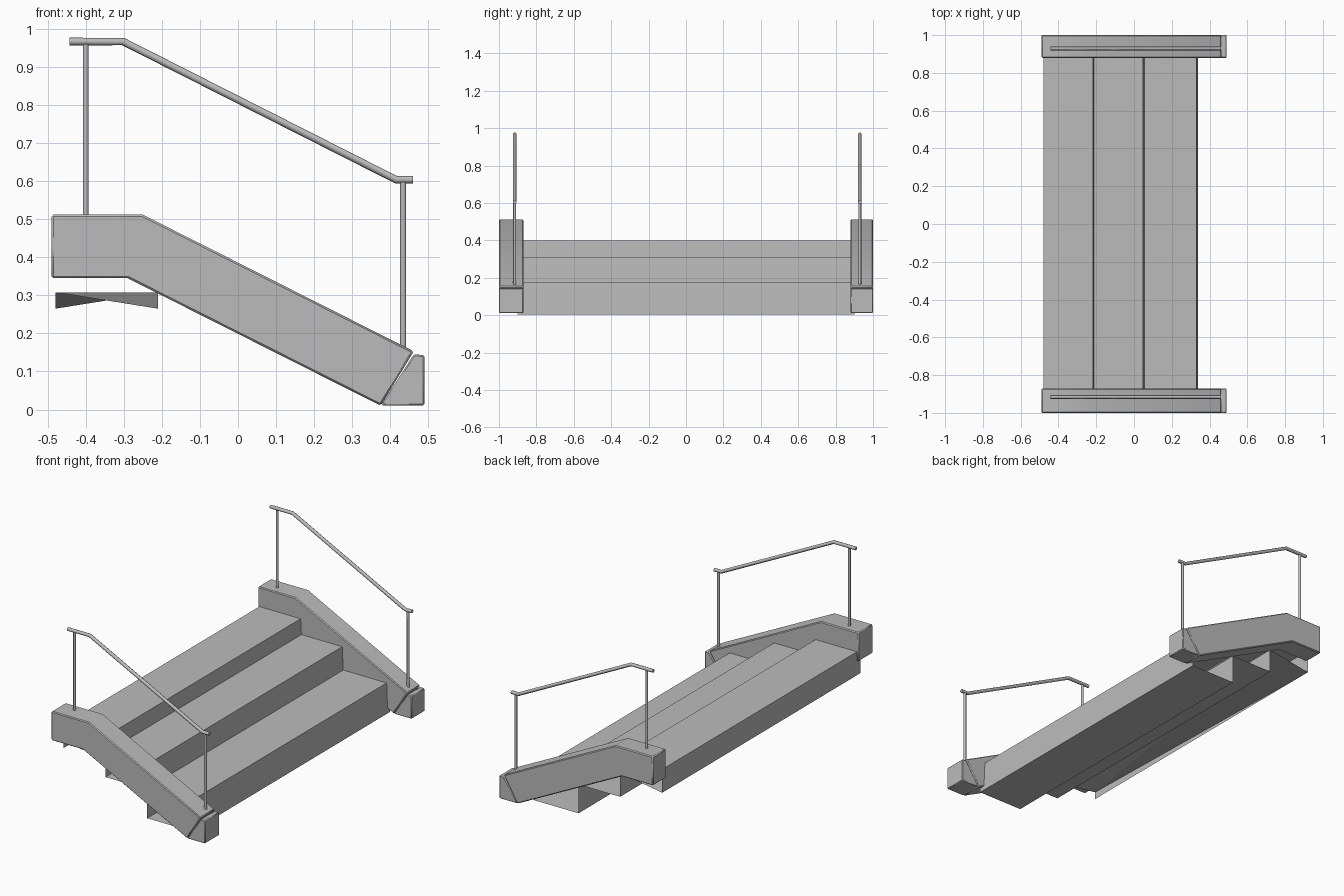
import bpy, bmesh

if "Cube" in bpy.data.objects:
    bpy.data.objects.remove(bpy.data.objects["Cube"], do_unlink=True)

grey = bpy.data.materials.new("concrete_grey")
grey.use_nodes = True
colour = (0.5, 0.5, 0.5, 1)
grey.diffuse_color = colour
grey.node_tree.nodes["Principled BSDF"].inputs["Base Color"].default_value = colour


def finish(name, bm):
    """Turn a bmesh into a grey object."""
    mesh = bpy.data.meshes.new(name)
    bm.to_mesh(mesh)
    bm.free()
    obj = bpy.data.objects.new(name, mesh)
    bpy.context.collection.objects.link(obj)
    mesh.materials.append(grey)
    return obj


def wall_prism(name, profile, y0, y1, bevel):
    """Solid xz profile extruded along y with softened edges."""
    bm = bmesh.new()
    face = bm.faces.new([bm.verts.new((x, y0, z)) for x, z in profile])
    ext = bmesh.ops.extrude_face_region(bm, geom=[face], use_keep_orig=True)
    moved = [v for v in ext["geom"] if isinstance(v, bmesh.types.BMVert)]
    bmesh.ops.translate(bm, verts=moved, vec=(0, y1 - y0, 0))
    bmesh.ops.recalc_face_normals(bm, faces=bm.faces)
    obj = finish(name, bm)
    mod = obj.modifiers.new("soft_edges", 'BEVEL')
    mod.width = bevel
    mod.segments = 1
    return obj


def step(name, back, front, low, high, twist=0.0):
    """Open-ended step; twist lifts opposite corners of its underside."""
    bm = bmesh.new()
    y = 0.902
    profile = [(back, low), (back, high), (front, high), (front + 0.007, low)]
    near = [bm.verts.new((x, -y, z)) for x, z in profile]
    far = [bm.verts.new((x, y, z)) for x, z in profile]
    for i in range(3):
        bm.faces.new((near[i], far[i], far[i + 1], near[i + 1]))
    b0 = bm.verts.new((back, -y, low + twist))
    f0 = bm.verts.new((front + 0.007, -y, low))
    b1 = bm.verts.new((back, y, low))
    f1 = bm.verts.new((front + 0.007, y, low + twist))
    bm.faces.new((b0, f1, f0))
    bm.faces.new((b0, b1, f1))
    return finish(name, bm)


def tube(name, points, radius):
    """Round bar along a path of straight pieces."""
    curve = bpy.data.curves.new(name, 'CURVE')
    curve.dimensions = '3D'
    curve.bevel_depth = radius
    curve.bevel_resolution = 2
    curve.use_fill_caps = True
    spline = curve.splines.new('POLY')
    spline.points.add(len(points) - 1)
    for p, co in zip(spline.points, points):
        p.co = (*co, 1)
    obj = bpy.data.objects.new(name, curve)
    bpy.context.collection.objects.link(obj)
    curve.materials.append(grey)
    return obj


# Hollow steps, open at the ends behind the side walls
step("top_step", -0.48, -0.217, 0.265, 0.40, twist=0.043)
step("middle_step", -0.212, 0.048, 0.17, 0.31)
step("bottom_step", 0.053, 0.331, 0.004, 0.177)

# Side walls with end blocks and handrails
wall = [(-0.49, 0.345), (-0.49, 0.512), (-0.25, 0.512),
        (0.462, 0.153), (0.375, 0.01), (-0.29, 0.345)]
block = [(0.376, 0.011), (0.462, 0.145), (0.49, 0.143), (0.49, 0.011)]
rail = [(-0.443, 0.967), (-0.302, 0.967), (0.415, 0.604), (0.46, 0.604)]
for side, y0, y1, yr in (("front", -1.0, -0.87, -0.916), ("back", 0.88, 1.0, 0.929)):
    smooth = [wall_prism(side + "_wall", wall, y0, y1, 0.005),
              wall_prism(side + "_end_block", block, y0, y1, 0.004)]
    tube(side + "_handrail", [(x, yr, z) for x, z in rail], 0.01)
    tube(side + "_upper_post", [(-0.4, yr, 0.5), (-0.4, yr, 0.965)], 0.0075)
    tube(side + "_lower_post", [(0.434, yr, 0.15), (0.434, yr, 0.6)], 0.008)
    bpy.ops.object.select_all(action='DESELECT')
    for obj in smooth:
        obj.select_set(True)
    bpy.context.view_layer.objects.active = smooth[0]
    bpy.ops.object.shade_smooth_by_angle(angle=0.9)
